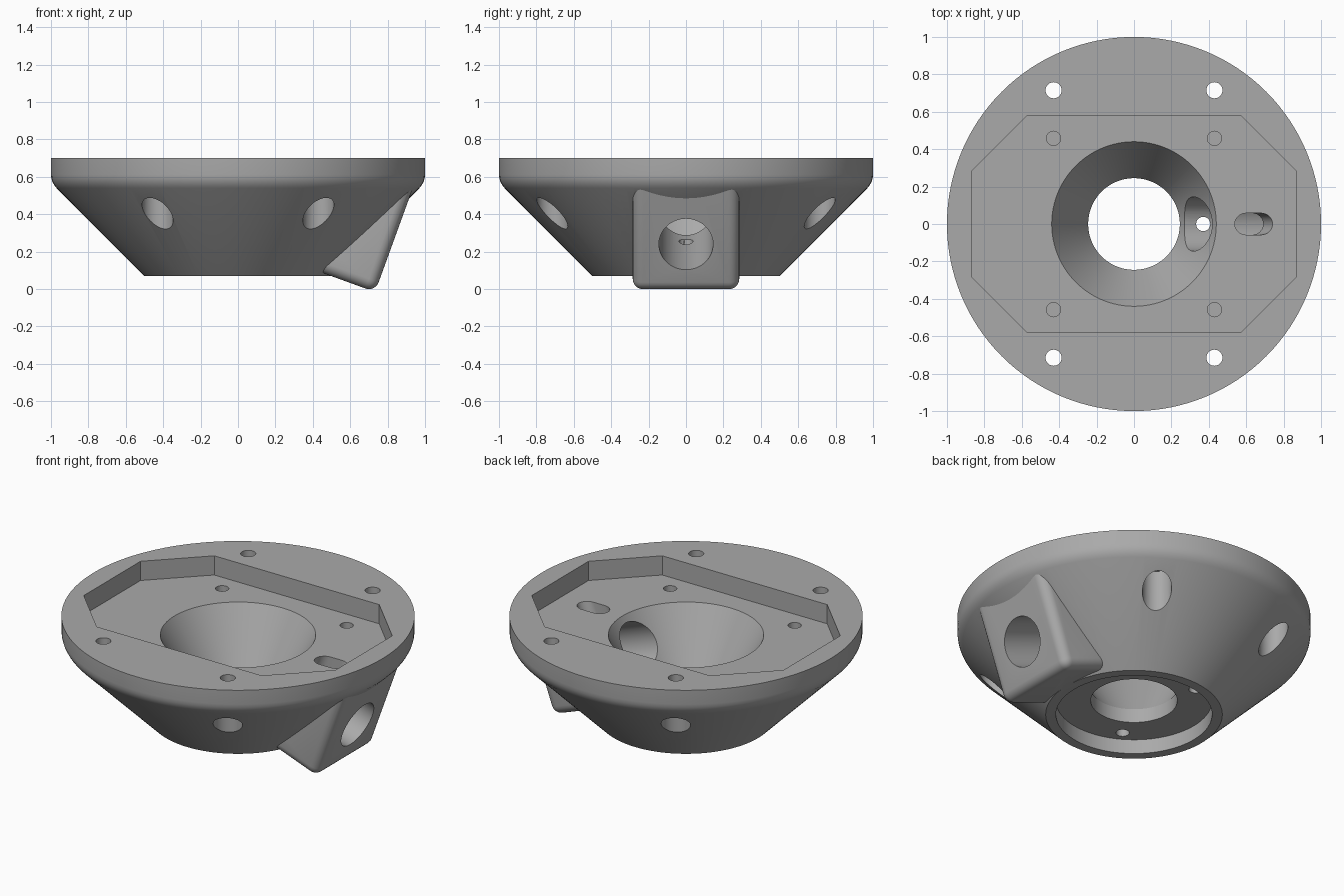
import bpy, bmesh, math
from mathutils import Matrix, Vector

cube = bpy.data.objects.get("Cube")
if cube:
    bpy.data.objects.remove(cube, do_unlink=True)

grey = bpy.data.materials.new("plain_grey")
grey.use_nodes = True
grey.diffuse_color = (0.4, 0.4, 0.4, 1)
grey.node_tree.nodes["Principled BSDF"].inputs["Base Color"].default_value = (0.4, 0.4, 0.4, 1)

TILT = Matrix.Rotation(math.radians(20), 4, 'Y')   # frame of the side boss


def make(name, bm, matrix=Matrix()):
    bmesh.ops.recalc_face_normals(bm, faces=bm.faces[:])
    bm.transform(matrix)
    mesh = bpy.data.meshes.new(name)
    bm.to_mesh(mesh)
    bm.free()
    mesh.materials.append(grey)
    obj = bpy.data.objects.new(name, mesh)
    bpy.context.collection.objects.link(obj)
    return obj


def prism(name, outline, z0, z1, matrix=Matrix()):
    bm = bmesh.new()
    face = bm.faces.new([bm.verts.new((x, y, z0)) for x, y in outline])
    top = bmesh.ops.extrude_face_region(bm, geom=[face])["geom"]
    bmesh.ops.translate(bm, vec=(0, 0, z1 - z0),
                        verts=[v for v in top if isinstance(v, bmesh.types.BMVert)])
    return make(name, bm, matrix)


def lathe(name, profile, steps=128):
    """Solid of revolution, profile given as (radius, height), closed by caps."""
    bm = bmesh.new()
    rings = [[bm.verts.new((r * math.cos(2 * math.pi * i / steps),
                            r * math.sin(2 * math.pi * i / steps), z))
              for i in range(steps)] for r, z in profile]
    for a, b in zip(rings, rings[1:]):
        for i in range(steps):
            j = (i + 1) % steps
            bm.faces.new((a[i], a[j], b[j], b[i]))
    bm.faces.new(rings[0])
    bm.faces.new(rings[-1])
    return make(name, bm)


def circle(x, y, r, steps=40):
    return [(x + r * math.cos(2 * math.pi * i / steps),
             y + r * math.sin(2 * math.pi * i / steps)) for i in range(steps)]


def stadium(x, length, r, steps=16):
    pts = []
    for side in (1, -1):
        for i in range(steps + 1):
            a = math.pi * i / steps - math.pi / 2
            pts.append((x + side * (length / 2 - r + r * math.cos(a)), side * r * math.sin(a)))
    return pts


def combine(target, tool, operation):
    mod = target.modifiers.new(tool.name, 'BOOLEAN')
    mod.operation = operation
    mod.object = tool
    mod.solver = 'EXACT'
    bpy.context.view_layer.objects.active = target
    bpy.ops.object.modifier_apply(modifier=mod.name)
    bpy.data.objects.remove(tool, do_unlink=True)


# Conical body with a rounded flange
body = lathe("conical_mount_body", [(0.5, 0.07), (0.97, 0.54), (0.982, 0.555), (0.992, 0.573),
                                    (0.998, 0.592), (1, 0.612), (1, 0.7)])

# Tilted side boss with rounded edges
bm = bmesh.new()
bmesh.ops.create_cube(bm, size=1)
low, high = Vector((0.3, -0.285, 0.236)), Vector((0.694, 0.285, 0.9))
for v in bm.verts:
    v.co = [low[i] if v.co[i] < 0 else high[i] for i in range(3)]
bmesh.ops.bevel(bm, geom=bm.edges[:], offset=0.055, segments=6, profile=0.5, affect='EDGES')
combine(body, make("side_boss", bm, TILT), 'UNION')

# Pocket with cut corners in the top
cutters = [prism("pocket", [(0.87, -0.28), (0.87, 0.28), (0.57, 0.58), (-0.57, 0.58),
                            (-0.87, 0.28), (-0.87, -0.28), (-0.57, -0.58), (0.57, -0.58)], 0.58, 0.95)]

# Underside recess, throat and funnel
cutters.append(lathe("funnel", [(0.442, -0.2), (0.442, 0.16), (0.245, 0.16), (0.245, 0.246),
                                (0.443, 0.585)]))

# Flange holes with counterbores, and blind holes in the pocket floor
for sx in (-1, 1):
    for sy in (-1, 1):
        x = sx * 0.43
        cutters.append(prism("flange_hole", circle(x, sy * 0.715, 0.043), 0.3, 0.8))
        cutters.append(prism("counterbore", circle(x, sy * 0.715, 0.083), 0.1, 0.578))
        cutters.append(prism("floor_hole", circle(x, sy * 0.458, 0.038), 0.42, 0.62))

# Three small holes in the underside recess
for i in range(3):
    a = 2 * math.pi * i / 3
    cutters.append(prism("recess_hole", circle(0.37 * math.cos(a), 0.37 * math.sin(a), 0.038, 24),
                         0.13, 0.32))

# Bore through the boss, and the slot that meets it
along = TILT @ Matrix.Translation((0, 0, 0.508)) @ Matrix.Rotation(math.pi / 2, 4, 'Y')
cutters.append(prism("boss_bore", circle(0, 0, 0.145, 64), 0, 0.9, along))
cutters.append(prism("slot", stadium(0.403, 0.19, 0.058), 0.508, 0.88, TILT))

for c in cutters:
    c.hide_render = True
    combine(body, c, 'DIFFERENCE')

bpy.ops.object.select_all(action='DESELECT')
body.select_set(True)
bpy.context.view_layer.objects.active = body
bpy.ops.object.shade_smooth_by_angle(angle=math.radians(25))
